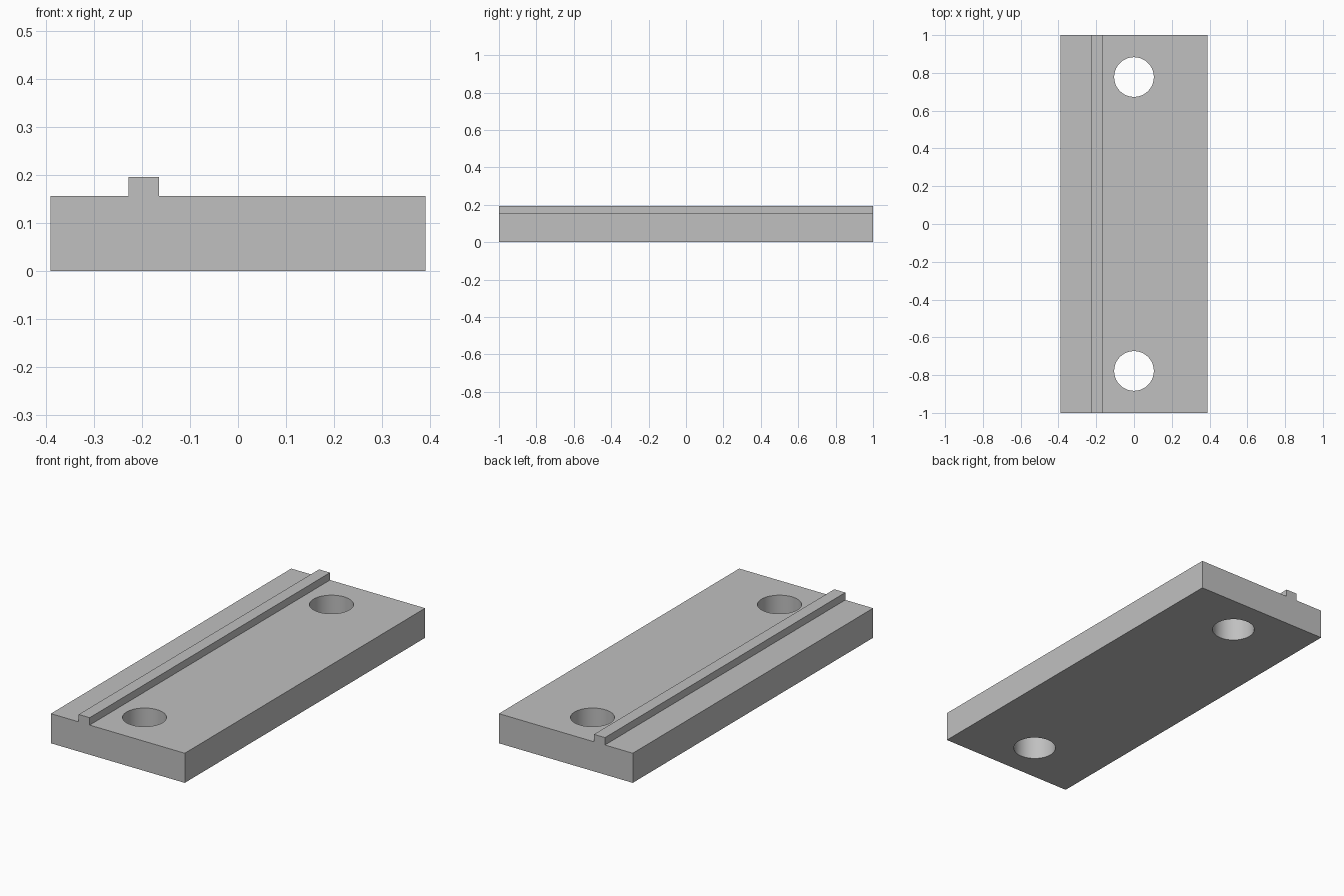
import bpy
import bmesh
from mathutils import Vector

cube = bpy.data.objects.get("Cube")
if cube:
    bpy.data.objects.remove(cube, do_unlink=True)

HALF_W, HALF_L = 0.39, 1.0
PLATE_TOP, RIB_TOP = 0.156, 0.195
RIB_LEFT, RIB_RIGHT = -0.228, -0.164
HOLE_R, HOLE_Y = 0.105, 0.778

# Plain grey material
grey = bpy.data.materials.new("grey")
grey.use_nodes = True
colour = (0.53, 0.53, 0.53, 1)
grey.diffuse_color = colour
grey.node_tree.nodes["Principled BSDF"].inputs["Base Color"].default_value = colour

# Plate with rib: one cross-section extruded along its length
profile = [(-HALF_W, 0), (HALF_W, 0), (HALF_W, PLATE_TOP),
           (RIB_RIGHT, PLATE_TOP), (RIB_RIGHT, RIB_TOP),
           (RIB_LEFT, RIB_TOP), (RIB_LEFT, PLATE_TOP), (-HALF_W, PLATE_TOP)]
bm = bmesh.new()
section = bm.faces.new([bm.verts.new((x, -HALF_L, z)) for x, z in profile])
extruded = bmesh.ops.extrude_face_region(bm, geom=[section])["geom"]
bmesh.ops.translate(bm, vec=Vector((0, 2 * HALF_L, 0)),
                    verts=[v for v in extruded if isinstance(v, bmesh.types.BMVert)])
bmesh.ops.recalc_face_normals(bm, faces=bm.faces)
mesh = bpy.data.meshes.new("ribbed_plate")
bm.to_mesh(mesh)
bm.free()
mesh.materials.append(grey)
plate = bpy.data.objects.new("ribbed_plate", mesh)
bpy.context.collection.objects.link(plate)

# Screw holes through both ends
for name, y in (("front_hole_cutter", -HOLE_Y), ("back_hole_cutter", HOLE_Y)):
    bpy.ops.mesh.primitive_cylinder_add(vertices=64, radius=HOLE_R, depth=1,
                                        location=(0, y, 0))
    cutter = bpy.context.object
    cutter.name = name
    cutter.data.materials.append(grey)
    cut = plate.modifiers.new(name, "BOOLEAN")
    cut.operation = "DIFFERENCE"
    cut.solver = "EXACT"
    cut.object = cutter
    bpy.ops.object.select_all(action="DESELECT")
    plate.select_set(True)
    bpy.context.view_layer.objects.active = plate
    bpy.ops.object.modifier_apply(modifier=name)
    bpy.data.objects.remove(cutter, do_unlink=True)

# Smooth hole walls, sharp edges elsewhere
bpy.ops.object.shade_smooth_by_angle()
